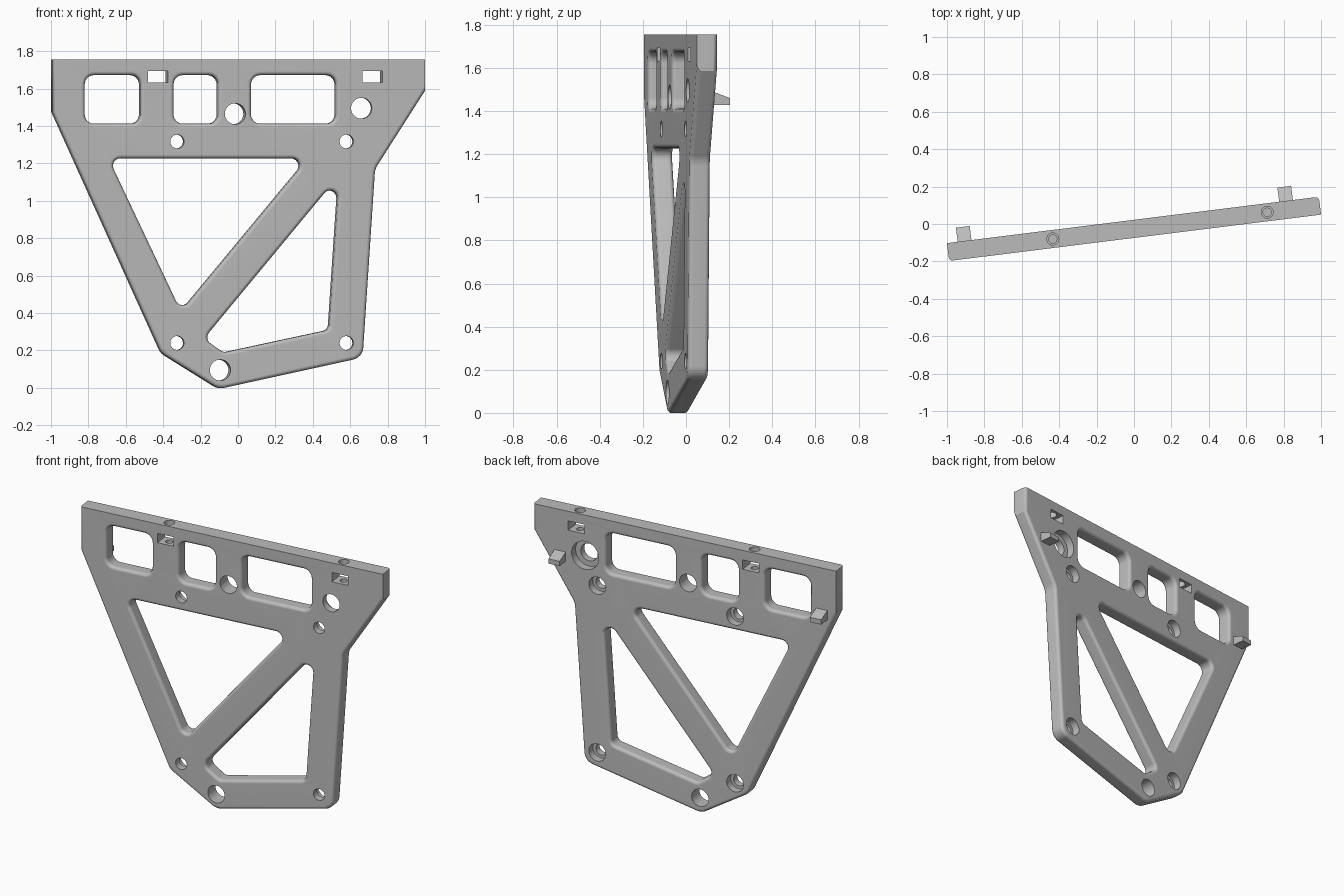
import bpy, bmesh
from math import sin, cos, pi, radians
from mathutils import Matrix, Vector

cube = bpy.data.objects.get("Cube")
if cube:
    bpy.data.objects.remove(cube)

HALF = 0.048        # half plate thickness
FILLET = 0.02       # rounded edge radius
TOP = 1.755
PLACE = Matrix.Translation((0, -0.026, 0)) @ Matrix.Rotation(radians(7.1), 4, 'Z')

grey = bpy.data.materials.new("plain_grey")
grey.use_nodes = True
grey.diffuse_color = (0.5, 0.5, 0.5, 1)
grey.node_tree.nodes["Principled BSDF"].inputs["Base Color"].default_value = (0.5, 0.5, 0.5, 1)


def make(name, bm):
    bmesh.ops.recalc_face_normals(bm, faces=bm.faces)
    bm.transform(PLACE)
    me = bpy.data.meshes.new(name)
    bm.to_mesh(me)
    bm.free()
    me.materials.append(grey)
    ob = bpy.data.objects.new(name, me)
    bpy.context.collection.objects.link(ob)
    return ob


def along(x):
    """Position along the slanted plate for a straight-on x."""
    return (x - 0.006) / 0.992


def rounded(corners, insets, segs=6):
    """Counter-clockwise polygon with each side inset and each corner rounded."""
    n = len(corners)
    pts = [Vector(c[:2]) for c in corners]
    lines = []
    for i in range(n):
        d = (pts[(i + 1) % n] - pts[i]).normalized()
        lines.append((pts[i] + Vector((-d.y, d.x)) * insets[i], d))
    out = []
    for i in range(n):
        (p, d), (q, e) = lines[i - 1], lines[i]
        turn = d.cross(e)
        v = p + d * ((q - p).cross(e) / turn)
        r = corners[i][2]
        if r == 0:
            out.append(v)
            continue
        side = 1 if turn > 0 else -1
        r -= side * min(insets[i - 1], insets[i], key=abs)
        half = d.angle(e) / 2
        centre = v + (e - d).normalized() * (r / cos(half))
        start = Vector((d.y, -d.x)) * r * side
        for k in range(segs + 1):
            a = side * 2 * half * k / segs
            out.append(centre + Vector((start.x * cos(a) - start.y * sin(a),
                                        start.x * sin(a) + start.y * cos(a))))
    return out


def add_wall(bm, corners, front, back, sign):
    """Filleted wall round a loop; returns its front and back rim edges."""
    rings = []
    steps = [k * pi / 8 for k in range(5)]
    for face, angles, scale in ((-1, steps, front), (1, steps[::-1], back)):
        for a in angles:
            d = sign * FILLET * (1 - sin(a))
            y = face * (HALF - FILLET * (1 - cos(a)))
            loop = rounded(corners, [d * s for s in scale])
            rings.append([bm.verts.new((p.x, y, p.y)) for p in loop])
    n = len(rings[0])
    for a, b in zip(rings, rings[1:]):
        for i in range(n):
            j = (i + 1) % n
            bm.faces.new((a[i], a[j], b[j], b[i]))
    return [[bm.edges.get((r[i], r[(i + 1) % n])) for i in range(n)]
            for r in (rings[0], rings[-1])]


# Plate outline (along, height, corner radius), sides square at top and ends
outline = [(-1.002, TOP, 0), (-1.002, 1.473, 0), (-0.415, 0.185, 0.08),
           (-0.106, -0.006, 0.08), (0.668, 0.162, 0.07),
           (0.735, 1.17, 0.1), (1.002, 1.585, 0), (1.002, TOP, 0)]
front = [1, 1, 1, 1, 1, 1, 0, 0]
back = [0, 1, 1, 1, 1, 1, 1, 0]

# Windows
windows = [[(l, 1.412, 0.05), (r, 1.412, 0.05), (r, 1.672, 0.05), (l, 1.672, 0.05)]
           for l, r in ((-0.817, -0.52), (-0.342, -0.105), (0.072, 0.525))]
windows.append([(-0.689, 1.227, 0.04), (-0.302, 0.408, 0.04), (0.377, 1.227, 0.04)])
windows.append([(0.543, 1.136, 0.04), (-0.18, 0.262, 0.04),
                (-0.075, 0.189, 0.04), (0.488, 0.31, 0.035)])

bm = bmesh.new()
walls = [add_wall(bm, outline, front, back, 1)]
for w in windows:
    w = [(along(x), z, r) for x, z, r in w]
    ones = [1] * len(w)
    walls.append(add_wall(bm, w, ones, ones, -1))
for side, y in ((0, -1), (1, 1)):
    rim = [e for w in walls for e in w[side]]
    bmesh.ops.triangle_fill(bm, use_beauty=True, edges=rim, normal=(0, y, 0))
plate = make("bracket_plate", bm)


def cut(bm):
    cutter = make("cutter", bm)
    cutter.hide_render = True
    mod = plate.modifiers.new("cut", 'BOOLEAN')
    mod.operation, mod.solver, mod.object = 'DIFFERENCE', 'EXACT', cutter
    bpy.context.view_layer.objects.active = plate
    bpy.ops.object.modifier_apply(modifier=mod.name)
    bpy.data.objects.remove(cutter)


def drill(centre, r, depth, turn):
    m = Matrix.Translation(centre) @ turn
    bm = bmesh.new()
    bmesh.ops.create_cone(bm, cap_ends=True, segments=32, radius1=r, radius2=r,
                          depth=depth, matrix=m)
    cut(bm)


def block(centre, size):
    bm = bmesh.new()
    bmesh.ops.create_cube(bm, size=1, matrix=Matrix.Translation(centre) @ Matrix.Diagonal((*size, 1)))
    return bm


# Bolt holes: position, radius, counterbore radius on the back
ACROSS = Matrix.Rotation(pi / 2, 4, 'X')
holes = [(-0.015, 1.465, 0.056, 0), (0.66, 1.495, 0.056, 0.09), (-0.095, 0.095, 0.056, 0)]
holes += [(x, z, 0.037, 0.056) for x in (-0.325, 0.58) for z in (0.24, 1.317)]
for x, z, r, bore in holes:
    drill((along(x), 0, z), r, 0.3, ACROSS)
    if bore:
        drill((along(x), HALF + 0.05, z), bore, 0.2, ACROSS)

# Nut slots with screw holes from the top edge
for x in (-0.428, 0.718):
    u = along(x)
    cut(block((u, 0, 1.663), (0.108, 0.3, 0.06)))
    drill((u, 0, TOP), 0.032, 0.16, Matrix())
    drill((u, 0, 1.66), 0.022, 0.14, Matrix())

# Wedge pegs on the back, tops sloping down outward
pegs = []
for name, u in (("left_peg", 0.825), ("right_peg", -0.907)):
    bm = block((u, HALF + 0.03, 1.462), (0.074, 0.092, 0.066))
    for v in bm.verts:
        if v.co.y > HALF + 0.05 and v.co.z > 1.47:
            v.co.z = 1.46
    pegs.append(make(name, bm))

# Smooth fillets, flat broad faces
bpy.ops.object.select_all(action='DESELECT')
plate.select_set(True)
bpy.context.view_layer.objects.active = plate
bpy.ops.object.shade_smooth_by_angle(angle=radians(30))
weighted = plate.modifiers.new("weighted_normals", 'WEIGHTED_NORMAL')
weighted.keep_sharp = True
